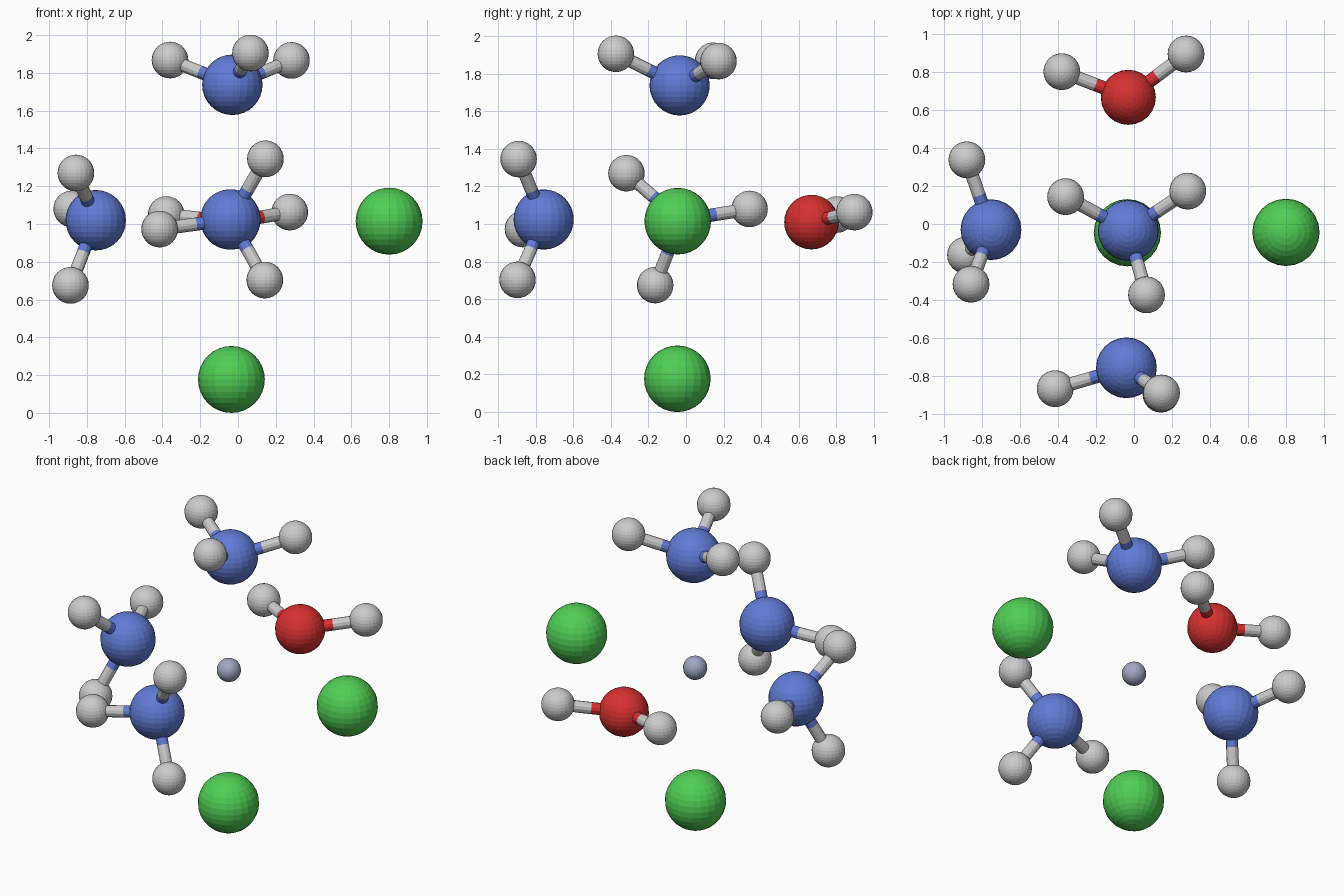
import bpy
from mathutils import Vector

if "Cube" in bpy.data.objects:
    bpy.data.objects.remove(bpy.data.objects["Cube"])


def make_mat(name, rgb):
    m = bpy.data.materials.new(name)
    m.diffuse_color = (*rgb, 1)
    m.use_nodes = True
    m.node_tree.nodes["Principled BSDF"].inputs["Base Color"].default_value = m.diffuse_color
    return m


BLUE = make_mat("blue", (0.12, 0.20, 0.68))
RED = make_mat("red", (0.68, 0.03, 0.03))
GREEN = make_mat("green", (0.08, 0.62, 0.09))
METAL = make_mat("metal", (0.35, 0.39, 0.55))


def finish(name, mat):
    ob = bpy.context.object
    ob.name = name
    if mat:
        ob.data.materials.append(mat)


def atom(name, pos, radius, mat=None):
    bpy.ops.mesh.primitive_uv_sphere_add(segments=24, ring_count=16, radius=radius, location=pos)
    finish(name, mat)


def stick(name, a, b, mat=None):
    a, b = Vector(a), Vector(b)
    d = b - a
    bpy.ops.mesh.primitive_cylinder_add(vertices=12, radius=0.035, depth=d.length, location=(a + b) / 2,
                                        rotation=d.to_track_quat('Z', 'Y').to_euler())
    finish(name, mat)


# Central atom with its hydrogens on two-colour bonds
def group(name, centre, radius, mat, hydrogens):
    atom(name + "_atom", centre, radius, mat)
    for i, h in enumerate(hydrogens, 1):
        mid = (Vector(centre) + Vector(h)) / 2
        atom(f"{name}_hydrogen_{i}", h, 0.097)
        stick(f"{name}_bond_inner_{i}", centre, mid, mat)
        stick(f"{name}_bond_outer_{i}", mid, h)


# Metal centre and chlorides
atom("metal_centre", (-0.035, -0.042, 1.02), 0.07, METAL)
atom("chloride_bottom", (-0.035, -0.046, 0.177), 0.177, GREEN)
atom("chloride_right", (0.80, -0.044, 1.015), 0.177, GREEN)

# Ammonia ligands
group("ammonia_top", (-0.03, -0.034, 1.737), 0.16, BLUE,
      [(-0.36, 0.144, 1.868), (0.283, 0.173, 1.866), (0.066, -0.373, 1.905)])
group("ammonia_left", (-0.753, -0.03, 1.02), 0.16, BLUE,
      [(-0.858, -0.317, 1.27), (-0.88, 0.338, 1.08), (-0.887, -0.164, 0.675)])
group("ammonia_front", (-0.04, -0.757, 1.024), 0.16, BLUE,
      [(0.145, -0.89, 1.345), (-0.415, -0.867, 0.973), (0.142, -0.896, 0.703)])

# Water ligand
group("water_back", (-0.03, 0.667, 1.01), 0.145, RED,
      [(-0.38, 0.802, 1.05), (0.274, 0.895, 1.063)])
